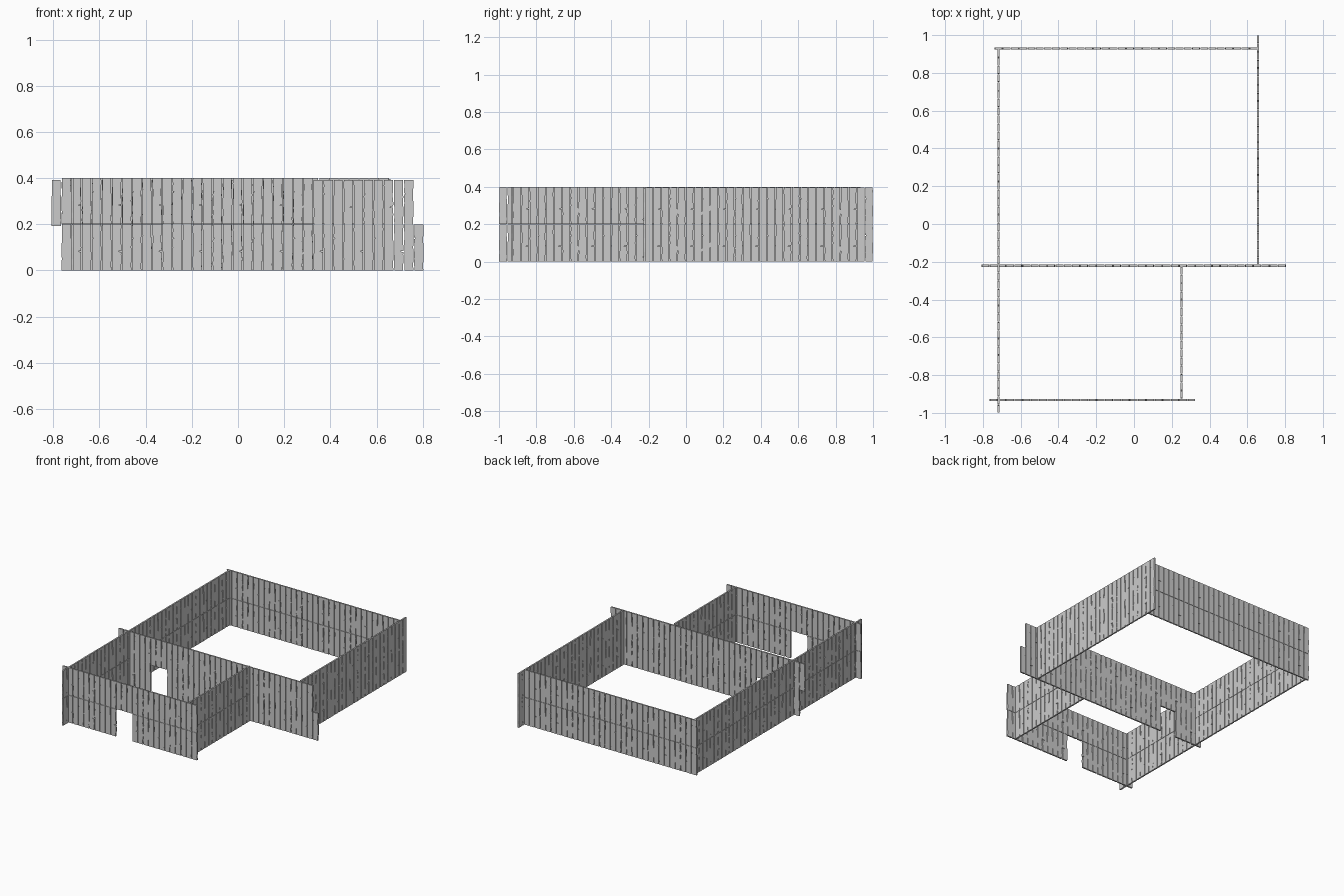
import bpy, bmesh, random

if "Cube" in bpy.data.objects:
    bpy.data.objects.remove(bpy.data.objects["Cube"])

random.seed(4)
PITCH, HEIGHT, THICK = 0.0436, 0.199, 0.011
GAP = 0.0036


def plank_profile(kind):
    """Ragged outline of one board: local u 0..PITCH, z 0..HEIGHT."""
    levels = [0, 0.025, 0.05, 0.07, 0.1, 0.125, 0.15, 0.175, HEIGHT]
    lo, hi = GAP / 2, PITCH - GAP / 2
    wob = 0.0022
    left = [(lo + random.uniform(-0.0012, wob), z) for z in levels]
    right = [(hi - random.uniform(-0.0012, wob), z) for z in levels]
    # splits cut into the edge of two of the boards
    if kind == 1:
        right[4:4] = [(hi, 0.080), (hi - 0.017, 0.082), (hi, 0.085)]
    if kind == 3:
        left[6:6] = [(lo, 0.136), (lo + 0.007, 0.139), (lo, 0.143)]
    return right + left[::-1]


PROFILES = [plank_profile(k) for k in range(4)]


def wall(name, axis, fixed, start, end, top=0.4, shift=(0, 0), door=()):
    """Two stacked rows of boards along x or y; door lists boards left out of the lower row."""
    bm = bmesh.new()
    count = round((end - start) / PITCH)
    step = (end - start) / count
    for row in range(2):
        base = row * (top - HEIGHT)
        for i in range(count):
            if row == 0 and i in door:
                continue
            u0 = start + i * step + shift[row]
            s = step / PITCH
            ring = []
            for u, z in PROFILES[i % 4]:
                a = u0 + u * s
                f = fixed - THICK / 2
                co = (a, f, base + z) if axis == 'x' else (f, a, base + z)
                ring.append(bm.verts.new(co))
            face = bm.faces.new(ring)
            out = bmesh.ops.extrude_face_region(bm, geom=[face])
            move = (0, THICK, 0) if axis == 'x' else (THICK, 0, 0)
            bmesh.ops.translate(bm, vec=move, verts=[
                v for v in out['geom'] if isinstance(v, bmesh.types.BMVert)])
    bmesh.ops.recalc_face_normals(bm, faces=bm.faces)
    mesh = bpy.data.meshes.new(name)
    bm.to_mesh(mesh)
    bm.free()
    ob = bpy.data.objects.new(name, mesh)
    bpy.context.collection.objects.link(ob)
    return ob


# large room
wall("left_wall", 'y', -0.717, -1.0, 0.925)
wall("back_wall", 'x', 0.928, -0.74, 0.655)
wall("right_wall", 'y', 0.656, -0.22, 1.0, top=0.396)

# dividing wall with inner doorway, upper row set one board to the left
wall("dividing_wall", 'x', -0.221, -0.765, 0.805, top=0.391,
     shift=(0, -0.044), door=(5, 6, 7))

# small entrance room with front doorway
wall("front_wall", 'x', -0.931, -0.765, 0.325, door=(10, 11, 12))
wall("entrance_side_wall", 'y', 0.252, -0.925, -0.225)
